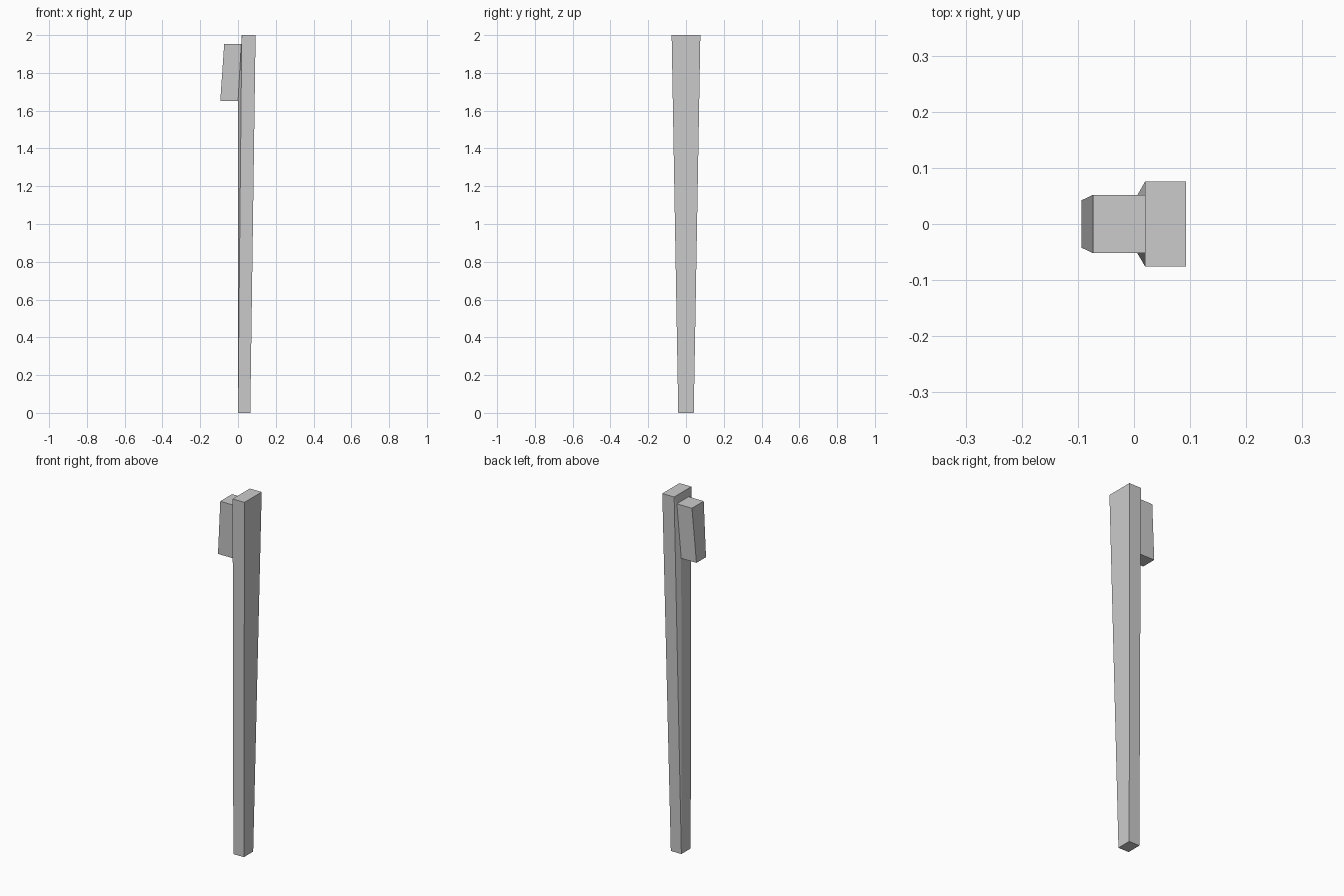
import bpy, bmesh

if "Cube" in bpy.data.objects:
    bpy.data.objects.remove(bpy.data.objects["Cube"])


def place(face_or_mesh, fn):
    for v in face_or_mesh.verts:
        v.co = fn(v.co.copy())


def shape_face(face, bottom, top):
    """Reposition a four-sided face: (x, half width, z) for its low and high edge."""
    mid = face.calc_center_median().z
    for v in face.verts:
        x, w, z = top if v.co.z > mid else bottom
        v.co = (x, w if v.co.y > 0 else -w, z)


def extrude(bm, face):
    return bmesh.ops.extrude_discrete_faces(bm, faces=[face])["faces"][0]


bm = bmesh.new()
bmesh.ops.create_cube(bm, size=1)

# Tapered, slightly leaning post: (back x, front x, half width, z) per end
ends = {False: (0.0, 0.065, 0.041, 0.0), True: (0.02, 0.093, 0.076, 2.0)}


def post(co):
    x0, x1, w, z = ends[co.z > 0]
    return (x1 if co.x > 0 else x0, w if co.y > 0 else -w, z)


bm.normal_update()
inner = min(bm.faces, key=lambda f: f.normal.x)
place(bm, post)

# Inset patch on the inner face, then the mounting block drawn out of it
inner = extrude(bm, inner)
shape_face(inner, (0.0, 0.042, 1.65), (0.02, 0.052, 1.953))
inner = extrude(bm, inner)
shape_face(inner, (-0.094, 0.042, 1.65), (-0.073, 0.052, 1.953))

bmesh.ops.recalc_face_normals(bm, faces=bm.faces)
mesh = bpy.data.meshes.new("tapered_leg")
bm.to_mesh(mesh)
bm.free()
leg = bpy.data.objects.new("tapered_leg", mesh)
bpy.context.collection.objects.link(leg)
